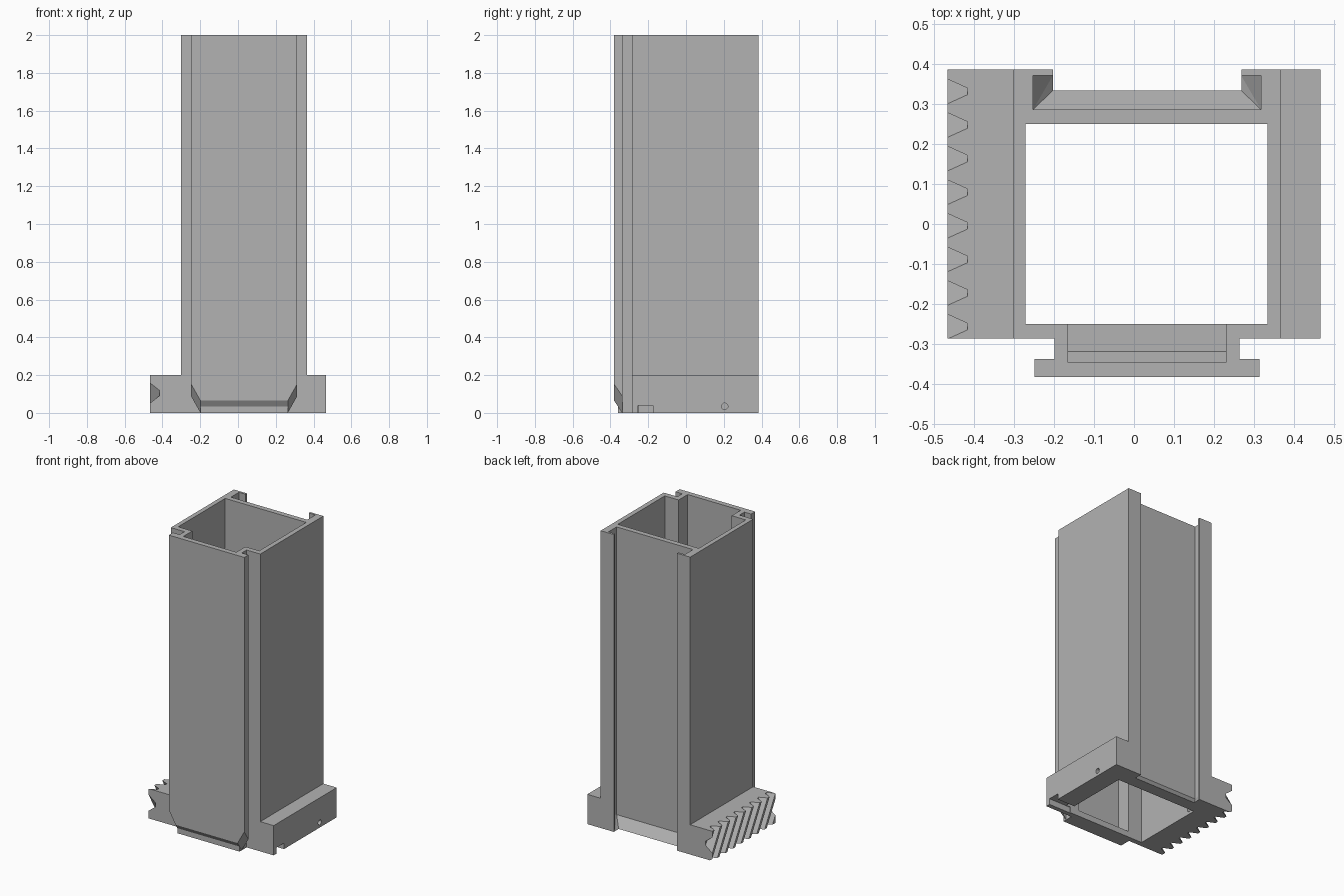
import bpy, bmesh
from mathutils import Matrix

cube = bpy.data.objects.get("Cube")
if cube:
    bpy.data.objects.remove(cube, do_unlink=True)

grey = bpy.data.materials.new("plain grey")
grey.use_nodes = True
colour = (0.45, 0.45, 0.45, 1)
grey.diffuse_color = colour
grey.node_tree.nodes["Principled BSDF"].inputs["Base Color"].default_value = colour


def make(name, bm):
    bmesh.ops.recalc_face_normals(bm, faces=bm.faces)
    mesh = bpy.data.meshes.new(name)
    bm.to_mesh(mesh)
    bm.free()
    mesh.materials.append(grey)
    obj = bpy.data.objects.new(name, mesh)
    bpy.context.collection.objects.link(obj)
    return obj


def hull(name, points):
    bm = bmesh.new()
    verts = [bm.verts.new(p) for p in points]
    result = bmesh.ops.convex_hull(bm, input=verts)
    loose = {g for g in result["geom_interior"] + result["geom_unused"]
             if isinstance(g, bmesh.types.BMVert)}
    bmesh.ops.delete(bm, geom=list(loose), context="VERTS")
    bmesh.ops.dissolve_limit(bm, angle_limit=0.01, verts=bm.verts, edges=bm.edges)
    return make(name, bm)


def box(name, xs, ys, zs):
    return hull(name, [(x, y, z) for x in xs for y in ys for z in zs])


def combine(target, tool, operation):
    mod = target.modifiers.new(tool.name, "BOOLEAN")
    mod.operation = operation
    mod.solver = "EXACT"
    mod.object = tool
    graph = bpy.context.evaluated_depsgraph_get()
    mesh = bpy.data.meshes.new_from_object(target.evaluated_get(graph))
    target.modifiers.clear()
    target.data = mesh
    bpy.data.objects.remove(tool, do_unlink=True)


MID = 0.0325   # centre of the column in x


def pair(half):
    return MID - half, MID + half


# Column with its wider foot
tower = box("rail_column", pair(0.333), (-0.285, 0.385), (0, 2))
combine(tower, box("foot", (-0.465, 0.465), (-0.285, 0.385), (0, 0.2)), "UNION")

# Front T-rail: neck and flange with a tapered lower end
combine(tower, box("rail_neck", pair(0.231), (-0.36, -0.27), (0, 2)), "UNION")
flange = []
for y, lift in ((-0.337, 0), (-0.381, 0.065)):
    for side in (-1, 1):
        flange += [(MID + side * 0.231, y, lift),
                   (MID + side * 0.281, y, lift + 0.088),
                   (MID + side * 0.281, y, 2)]
combine(tower, hull("rail_flange", flange), "UNION")

# Central shaft and the hollow inside the rail
combine(tower, box("shaft", (-0.27, 0.333), (-0.25, 0.25), (-0.1, 2.1)), "DIFFERENCE")
hollow = [(x, y, z) for x in (-0.165, 0.23)
          for y, z in ((-0.2, 0.04), (-0.318, 0.04), (-0.346, 0.085),
                       (-0.346, 2.1), (-0.2, 2.1))]
combine(tower, hull("rail_hollow", hollow), "DIFFERENCE")

# Rear T-slot with a ramped lower end and an open mouth
slot = []
for side in (-1, 1):
    outer, inner = MID + side * 0.2845, MID + side * 0.235
    slot += [(outer, 0.285, 0.065), (inner, 0.333, 0), (inner, 0.37, 0),
             (outer, 0.333, 0.09), (outer, 0.37, 0.09),
             (outer, 0.285, 2.1), (outer, 0.37, 2.1)]
combine(tower, hull("slot", slot), "DIFFERENCE")
combine(tower, box("slot_mouth", pair(0.235), (0.333, 0.45), (-0.1, 2.1)), "DIFFERENCE")

# Slanted rack teeth along the foot
SLOPE = 0.577
for i in range(-1, 11):
    centre = -0.256 + 0.0838 * i
    valley = []
    for z in (-0.05, 0.25):
        y = centre - SLOPE * (z - 0.2)
        for x, half in ((-0.49, 0.042), (-0.415, 0.008)):
            valley += [(x, y - half, z), (x, y + half, z)]
    combine(tower, hull("tooth_valley", valley), "DIFFERENCE")

# Cable notch and cross pin hole
combine(tower, box("notch", (0.3, 0.5), (-0.255, -0.175), (-0.1, 0.04)), "DIFFERENCE")
bm = bmesh.new()
bmesh.ops.create_cone(bm, cap_ends=True, segments=24, radius1=0.017, radius2=0.017, depth=0.85,
                      matrix=Matrix.Translation((0.075, 0.205, 0.035))
                      @ Matrix.Rotation(1.5708, 4, "Y"))
combine(tower, make("pin_hole", bm), "DIFFERENCE")
